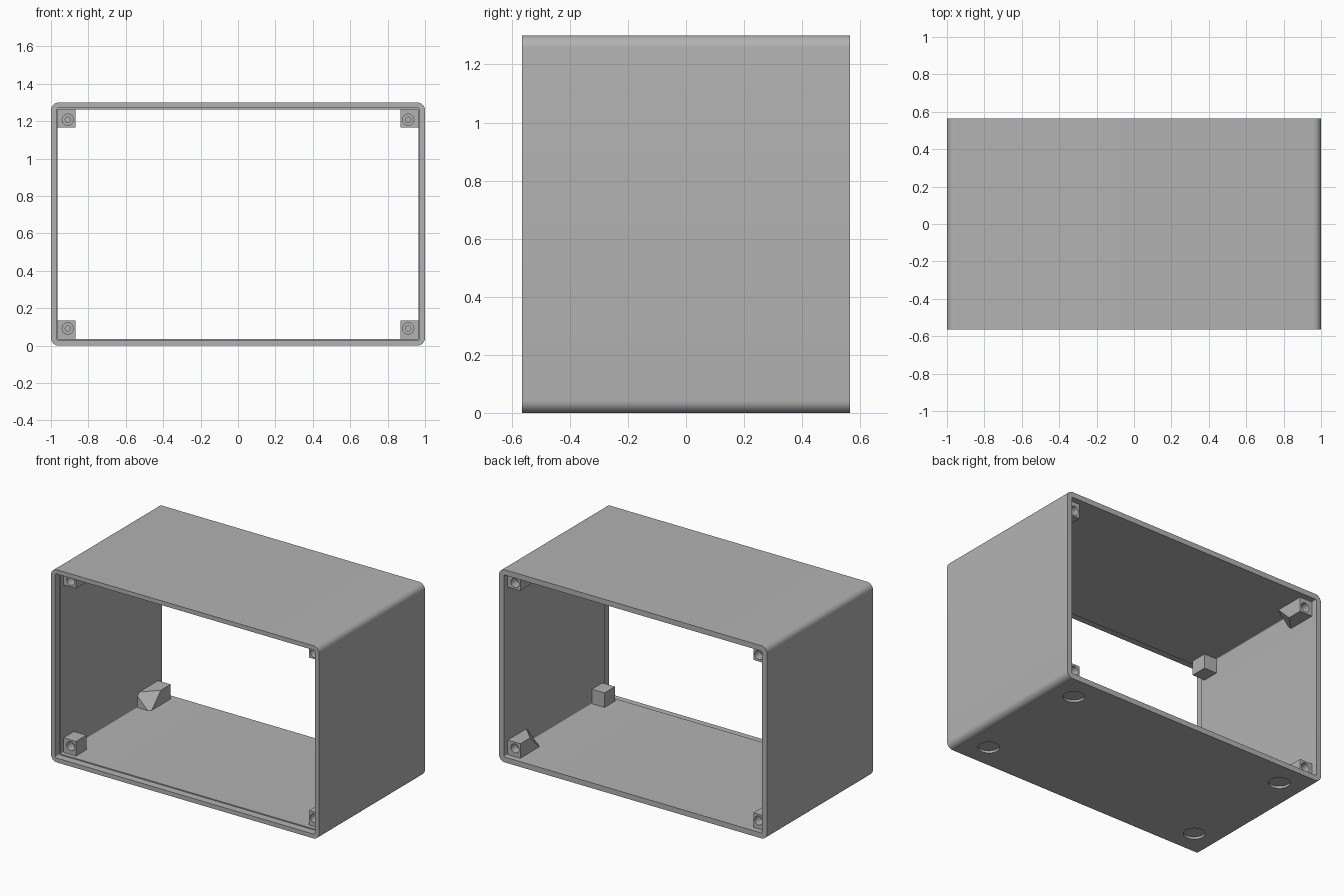
import bpy, bmesh, math
from mathutils import Matrix, Vector

cube = bpy.data.objects.get("Cube")
if cube:
    bpy.data.objects.remove(cube, do_unlink=True)

W, D, H = 1.0, 0.565, 1.30      # half width, half depth, full height
WALL, LIP = 0.036, 0.029        # wall thickness, thinner rim at the front
MID = H / 2

grey = bpy.data.materials.new("plain grey")
grey.use_nodes = True
colour = (0.45, 0.45, 0.45, 1)
grey.diffuse_color = colour
grey.node_tree.nodes["Principled BSDF"].inputs["Base Color"].default_value = colour


def finish(name, bm):
    bmesh.ops.recalc_face_normals(bm, faces=bm.faces)
    mesh = bpy.data.meshes.new(name)
    bm.to_mesh(mesh)
    bm.free()
    mesh.materials.append(grey)
    obj = bpy.data.objects.new(name, mesh)
    bpy.context.collection.objects.link(obj)
    return obj


def tube_block(name, inset, radius, y0, y1, steps=8):
    """Rounded rectangle in the xz plane, extruded along y."""
    bm = bmesh.new()
    cx, cz = W - inset - radius, MID - inset - radius
    ring = []
    for k, (sx, sz) in enumerate([(1, 1), (-1, 1), (-1, -1), (1, -1)]):
        for i in range(steps + 1):
            a = math.pi / 2 * (k + i / steps)
            ring.append(bm.verts.new((sx * cx + radius * math.cos(a), y0,
                                      MID + sz * cz + radius * math.sin(a))))
    face = bm.faces.new(ring)
    ext = bmesh.ops.extrude_face_region(bm, geom=[face])
    moved = [v for v in ext["geom"] if isinstance(v, bmesh.types.BMVert)]
    bmesh.ops.translate(bm, verts=moved, vec=(0, y1 - y0, 0))
    return finish(name, bm)


def cylinder(name, centre, r1, r2, depth, rot=None):
    bm = bmesh.new()
    mat = Matrix.Translation(centre) @ (rot or Matrix.Identity(4))
    bmesh.ops.create_cone(bm, cap_ends=True, segments=32, radius1=r1,
                          radius2=r2, depth=depth, matrix=mat)
    return finish(name, bm)


def cut(obj, cutters):
    for c in cutters:
        c.hide_render = True
        mod = obj.modifiers.new("cut", 'BOOLEAN')
        mod.operation, mod.solver, mod.object = 'DIFFERENCE', 'EXACT', c
    graph = bpy.context.evaluated_depsgraph_get()
    mesh = bpy.data.meshes.new_from_object(obj.evaluated_get(graph))
    obj.modifiers.clear()
    obj.data = mesh
    for c in cutters:
        bpy.data.objects.remove(c, do_unlink=True)


def smooth(obj):
    bpy.ops.object.select_all(action='DESELECT')
    obj.select_set(True)
    bpy.context.view_layer.objects.active = obj
    bpy.ops.object.shade_smooth_by_angle(angle=math.radians(30))


# Open case with a front rebate and four shallow foot recesses
case = tube_block("case", 0, 0.042, -D, D)
cutters = [tube_block("cavity", WALL, 0.006, -D - 0.1, D + 0.1),
           tube_block("rebate", LIP, 0.012, -D - 0.1, -D + 0.05)]
for sx in (-1, 1):
    for sy in (-1, 1):
        cutters.append(cylinder("foot_recess", (sx * 0.81, sy * 0.40, 0),
                                0.066, 0.066, 0.03))
cut(case, cutters)
smooth(case)

# Screw posts in the corners; the rear ones have their inner tip cut off
SIZE, OVER = 0.13, 0.02
HOLE_X, HOLE_Z = 0.91, 0.092


def post(name, sx, top, y_open, y_end, tapered):
    into = 1 if y_end > y_open else -1
    bm = bmesh.new()
    bmesh.ops.create_cube(bm, size=1)
    lo = Vector((W - SIZE, min(y_open, y_end), OVER))
    hi = Vector((W - OVER, max(y_open, y_end), SIZE + 0.004))
    for v in bm.verts:
        v.co = Vector([lo[i] if v.co[i] < 0 else hi[i] for i in range(3)])
    if tapered:
        tip = Vector((W - SIZE, y_end - into * 0.115, SIZE + 0.004))
        normal = Vector((-1, into, 1))
        geom = bm.verts[:] + bm.edges[:] + bm.faces[:]
        res = bmesh.ops.bisect_plane(bm, geom=geom, plane_co=tip,
                                     plane_no=normal, clear_outer=True)
        edges = [e for e in res["geom_cut"] if isinstance(e, bmesh.types.BMEdge)]
        bmesh.ops.contextual_create(bm, geom=edges)
    obj = finish(name, bm)
    turn = Matrix.Rotation(-into * math.pi / 2, 4, 'X')
    bore = cylinder("bore", (HOLE_X, y_open + into * 0.02, HOLE_Z),
                    0.03, 0.03, 0.08, turn)
    pilot = cylinder("pilot", (HOLE_X, y_open + into * 0.05, HOLE_Z),
                     0.014, 0.014, 0.08, turn)
    cut(obj, [bore, pilot])
    # Mirror into the chosen corner
    mirror = Matrix.Diagonal((sx, 1, -1 if top else 1, 1))
    if top:
        mirror = Matrix.Translation((0, 0, H)) @ mirror
    obj.data.transform(mirror)
    if mirror.determinant() < 0:
        obj.data.flip_normals()
    smooth(obj)


for sx, side in ((1, "left"), (-1, "right")):
    for top, level in ((False, "lower"), (True, "upper")):
        post(f"front_{level}_{side}_post", sx, top, -0.485, -0.373, False)
        post(f"rear_{level}_{side}_post", sx, top, 0.525, 0.305, True)
